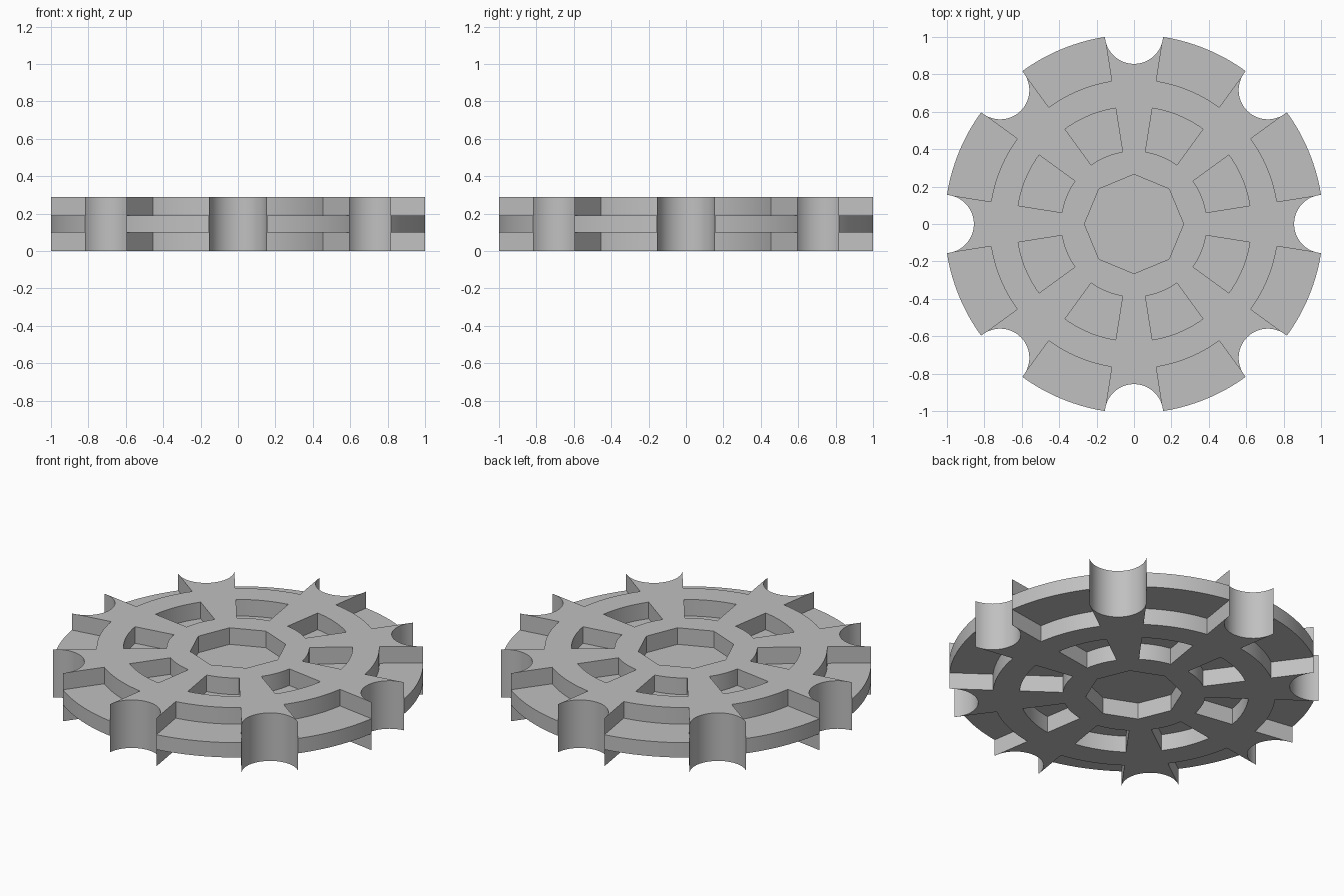
import bpy, bmesh
from math import radians, sin, cos, asin, pi
from mathutils import Vector

HEIGHT = 0.29
WEB_LOW, WEB_HIGH = 0.10, 0.19
RIM = 1.012          # outer radius
SCALLOP = 0.156      # radius of each rim notch
COUNT = 8
STEP = 2 * pi / COUNT

cube = bpy.data.objects.get("Cube")
if cube:
    bpy.data.objects.remove(cube, do_unlink=True)

grey = bpy.data.materials.new("plain grey")
grey.use_nodes = True
colour = (0.53, 0.53, 0.53, 1)
grey.diffuse_color = colour
grey.node_tree.nodes["Principled BSDF"].inputs["Base Color"].default_value = colour


def polar(r, a):
    return Vector((r * cos(a), r * sin(a)))


def arc(r, start, end, n, centre=Vector((0, 0))):
    return [centre + polar(r, start + (end - start) * i / n) for i in range(n + 1)]


def add_prism(bm, outline, low, high):
    """Extrude a counter-clockwise outline between two heights."""
    face = bm.faces.new([bm.verts.new((p.x, p.y, low)) for p in outline])
    top = bmesh.ops.extrude_face_region(bm, geom=[face], use_keep_orig=True)["geom"]
    verts = [v for v in top if isinstance(v, bmesh.types.BMVert)]
    bmesh.ops.translate(bm, verts=verts, vec=(0, 0, high - low))


def make_object(name, bm):
    bmesh.ops.recalc_face_normals(bm, faces=bm.faces[:])
    mesh = bpy.data.meshes.new(name)
    bm.to_mesh(mesh)
    bm.free()
    mesh.materials.append(grey)
    obj = bpy.data.objects.new(name, mesh)
    bpy.context.collection.objects.link(obj)
    return obj


# Disc with eight round notches in the rim
corner = 2 * asin(SCALLOP / (2 * RIM))
sweep = pi / 2 - corner / 2
outline = []
for i in range(COUNT):
    a = i * STEP
    outline += arc(SCALLOP, a + pi + sweep, a + pi - sweep, 28, polar(RIM, a))
    outline += arc(RIM, a + corner, a + STEP - corner, 16)[1:-1]
bm = bmesh.new()
add_prism(bm, outline, 0, HEIGHT)
wheel = make_object("notched_wheel", bm)

# Recesses on both faces: octagonal hub, inner windows, open rim pockets
bm = bmesh.new()
for low, high in ((-0.1, WEB_LOW), (WEB_HIGH, HEIGHT + 0.1)):
    add_prism(bm, [polar(0.265, i * STEP) for i in range(COUNT)], low, high)
    for i in range(COUNT):
        mid = (i + 0.5) * STEP
        for inner, outer, half in ((0.39, 0.627, 13.5), (0.773, 1.1, 13.63)):
            h = radians(half)
            add_prism(bm, arc(outer, mid - h, mid + h, 14)
                      + arc(inner, mid + h, mid - h, 14), low, high)
cutter = make_object("recess_cutter", bm)
cutter.hide_render = True

# Cut the recesses, then drop the cutter
cut = wheel.modifiers.new("recesses", 'BOOLEAN')
cut.operation = 'DIFFERENCE'
cut.solver = 'EXACT'
cut.object = cutter
bpy.ops.object.select_all(action='DESELECT')
bpy.context.view_layer.objects.active = wheel
wheel.select_set(True)
bpy.ops.object.modifier_apply(modifier=cut.name)
bpy.data.objects.remove(cutter, do_unlink=True)
bpy.ops.object.shade_smooth_by_angle(angle=radians(30))
